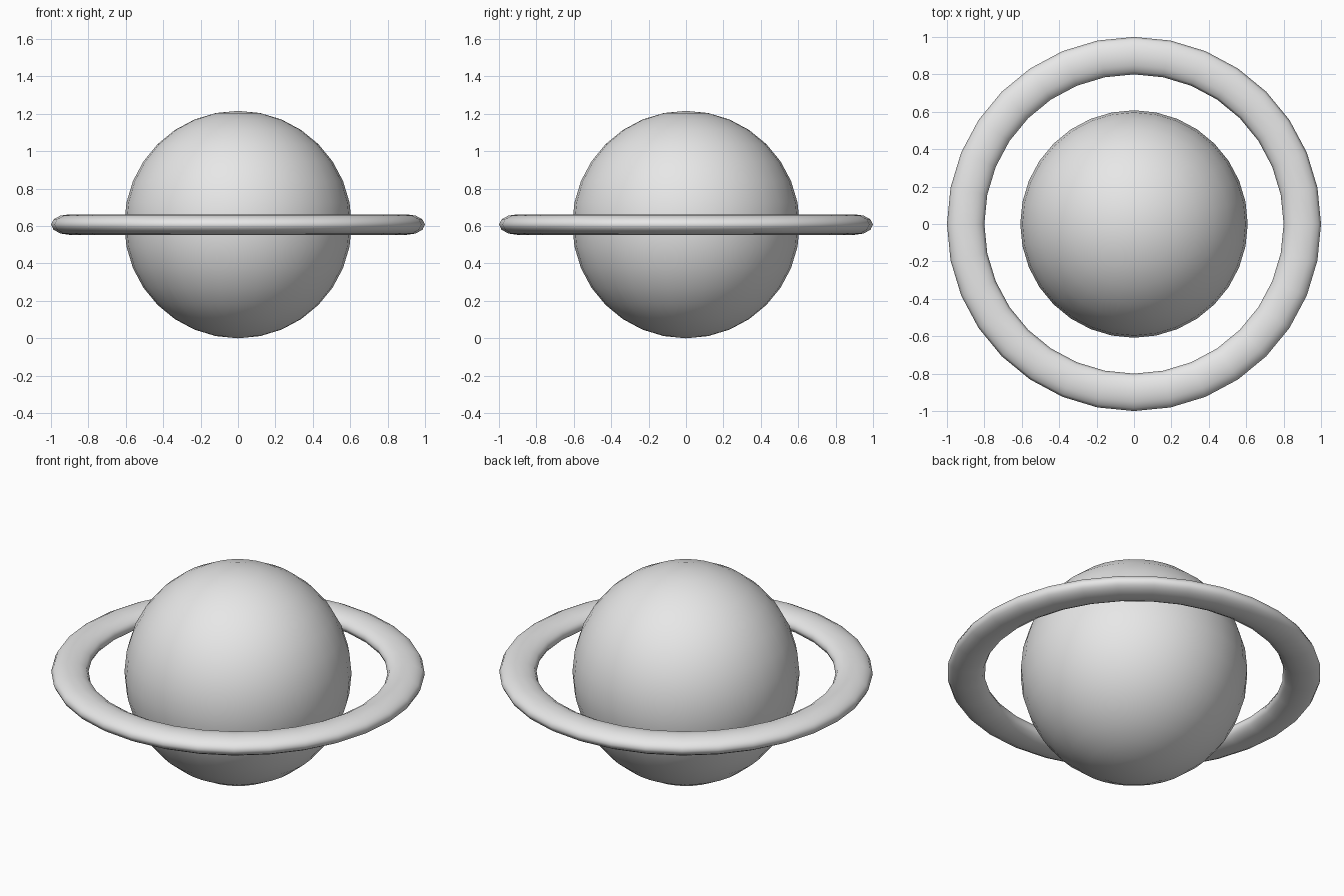
import bpy

cube = bpy.data.objects.get("Cube")
if cube:
    bpy.data.objects.remove(cube, do_unlink=True)

RADIUS = 0.608

# One plain grey for the whole model
grey = bpy.data.materials.new("light_grey")
grey.use_nodes = True
grey.diffuse_color = (0.8, 0.8, 0.8, 1)
grey.node_tree.nodes["Principled BSDF"].inputs["Base Color"].default_value = (0.8, 0.8, 0.8, 1)


def finish(name):
    obj = bpy.context.object
    obj.name = obj.data.name = name
    obj.data.materials.append(grey)
    bpy.ops.object.shade_smooth()
    return obj


# Planet globe
bpy.ops.mesh.primitive_uv_sphere_add(segments=32, ring_count=16, radius=RADIUS,
                                     location=(0, 0, RADIUS))
finish("planet_globe")

# Flattened ring around the equator
bpy.ops.mesh.primitive_torus_add(major_segments=32, minor_segments=12,
                                 major_radius=0.9, minor_radius=0.1,
                                 location=(0, 0, RADIUS))
ring = finish("planet_ring")
ring.scale.z = 0.55
